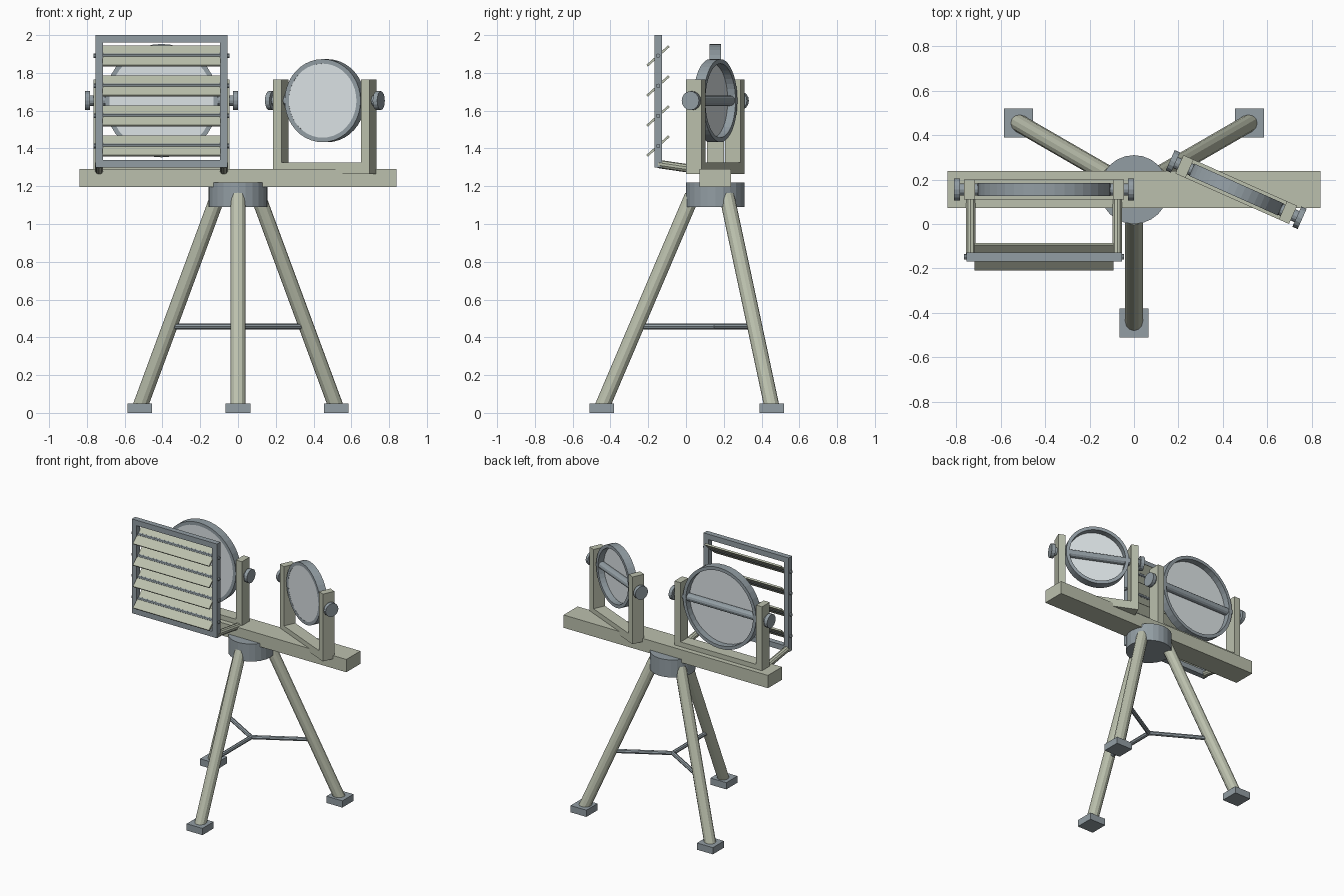
import bpy, bmesh, math
from mathutils import Matrix, Vector

if "Cube" in bpy.data.objects:
    bpy.data.objects.remove(bpy.data.objects["Cube"])


def material(name, rgb):
    m = bpy.data.materials.new(name)
    m.diffuse_color = (*rgb, 1)
    m.use_nodes = True
    m.node_tree.nodes["Principled BSDF"].inputs["Base Color"].default_value = m.diffuse_color
    return m


OLIVE = material("olive_paint", (0.50, 0.53, 0.42))
STEEL = material("dark_steel", (0.29, 0.34, 0.37))
GLASS = material("mirror_glass", (0.72, 0.77, 0.79))
HUB_Y = 0.155
I = Matrix.Identity(4)


def finish(name, bm, mat, frame=I):
    bmesh.ops.recalc_face_normals(bm, faces=bm.faces)
    me = bpy.data.meshes.new(name)
    bm.to_mesh(me)
    bm.free()
    me.materials.append(mat)
    ob = bpy.data.objects.new(name, me)
    bpy.context.collection.objects.link(ob)
    ob.matrix_world = frame
    return ob


def box(name, centre, size, mat, frame=I, tilt=0):
    bm = bmesh.new()
    m = Matrix.Translation(centre) @ Matrix.Rotation(tilt, 4, 'X') @ Matrix.Diagonal((*size, 1))
    bmesh.ops.create_cube(bm, size=1, matrix=m)
    return finish(name, bm, mat, frame)


def rod(name, a, b, r, mat, sides=12, frame=I):
    a, b = Vector(a), Vector(b)
    d = b - a
    m = Matrix.Translation((a + b) / 2) @ d.to_track_quat('Z', 'Y').to_matrix().to_4x4()
    bm = bmesh.new()
    bmesh.ops.create_cone(bm, cap_ends=True, segments=sides, radius1=r, radius2=r,
                          depth=d.length, matrix=m)
    return finish(name, bm, mat, frame)


def ring(name, z, r_in, r_out, half, mat, frame, sides=40):
    # rectangular section swept round the y axis
    bm = bmesh.new()
    loops = []
    for i in range(sides):
        a = 2 * math.pi * i / sides
        loops.append([bm.verts.new((r * math.cos(a), y, z + r * math.sin(a)))
                      for r, y in ((r_in, -half), (r_out, -half), (r_out, half), (r_in, half))])
    for i in range(sides):
        p, q = loops[i], loops[(i + 1) % sides]
        for k in range(4):
            bm.faces.new((p[k], p[(k + 1) % 4], q[(k + 1) % 4], q[k]))
    return finish(name, bm, mat, frame)


# tripod: head, legs, feet and spreader
rod("tripod_head", (0, HUB_Y, 1.09), (0, HUB_Y, 1.22), 0.155, STEEL, 24)
for i, deg in enumerate((-90, 30, 150)):
    c, s = math.cos(math.radians(deg)), math.sin(math.radians(deg))

    def at(r, z):
        return (r * c, HUB_Y + r * s, z)
    rod(f"tripod_leg_{i}", at(0.6, 0.03), at(0.122, 1.15), 0.04, OLIVE)
    box(f"foot_pad_{i}", at(0.6, 0.025), (0.13, 0.13, 0.05), STEEL)
    rod(f"leg_brace_{i}", at(0, 0.457), at(0.42, 0.457), 0.015, STEEL, 8)

# cross beam
box("cross_beam", (0, HUB_Y, 1.2425), (1.68, 0.165, 0.095), OLIVE)


# mirror in a forked yoke
def mirror(name, x, r, turn):
    f = Matrix.Translation((x, HUB_Y, 0)) @ Matrix.Rotation(math.radians(turn), 4, 'Z')
    z = 1.653
    box(f"{name}_yoke_base", (0, 0, 1.295), (2 * r + 0.12, 0.09, 0.06), OLIVE, f)
    ring(f"{name}_rim", z, r - 0.024, r, 0.03, STEEL, f)
    rod(f"{name}_glass", (0, -0.029, z), (0, -0.015, z), r - 0.023, GLASS, 40, f)
    rod(f"{name}_axle", (-r - 0.09, 0, z), (r + 0.09, 0, z), 0.027, STEEL, 12, f)
    for side, tag in ((-1, "left"), (1, "right")):
        box(f"{name}_yoke_post_{tag}", (side * (r + 0.035), 0, 1.515), (0.05, 0.09, 0.5), OLIVE, f)
        rod(f"{name}_knob_{tag}", (side * (r + 0.079), 0, z), (side * (r + 0.105), 0, z),
            0.05, STEEL, 16, f)


CX = -0.405
mirror("large_mirror", CX, 0.30, 0)
mirror("small_mirror", 0.46, 0.22, -24)

# shutter frame with support arms
FY = -0.148
for z, tag in ((1.32, "bottom"), (1.98, "top")):
    box(f"shutter_rail_{tag}", (CX, FY, z), (0.70, 0.04, 0.04), STEEL)
for side, tag in ((-1, "left"), (1, "right")):
    x = CX + side * 0.33
    box(f"shutter_stile_{tag}", (x, FY, 1.65), (0.04, 0.04, 0.70), STEEL)
    rod(f"shutter_arm_{tag}", (x, FY, 1.318), (x, 0.13, 1.277), 0.022, OLIVE, 10)

# tilted slats on pivot pins
for i in range(4):
    z = 1.413 + i * 0.159
    box(f"shutter_slat_{i}", (CX, FY, z), (0.626, 0.155, 0.012), OLIVE, tilt=math.radians(42))
    rod(f"slat_pin_{i}", (CX - 0.36, FY, z), (CX + 0.36, FY, z), 0.012, STEEL, 8)
